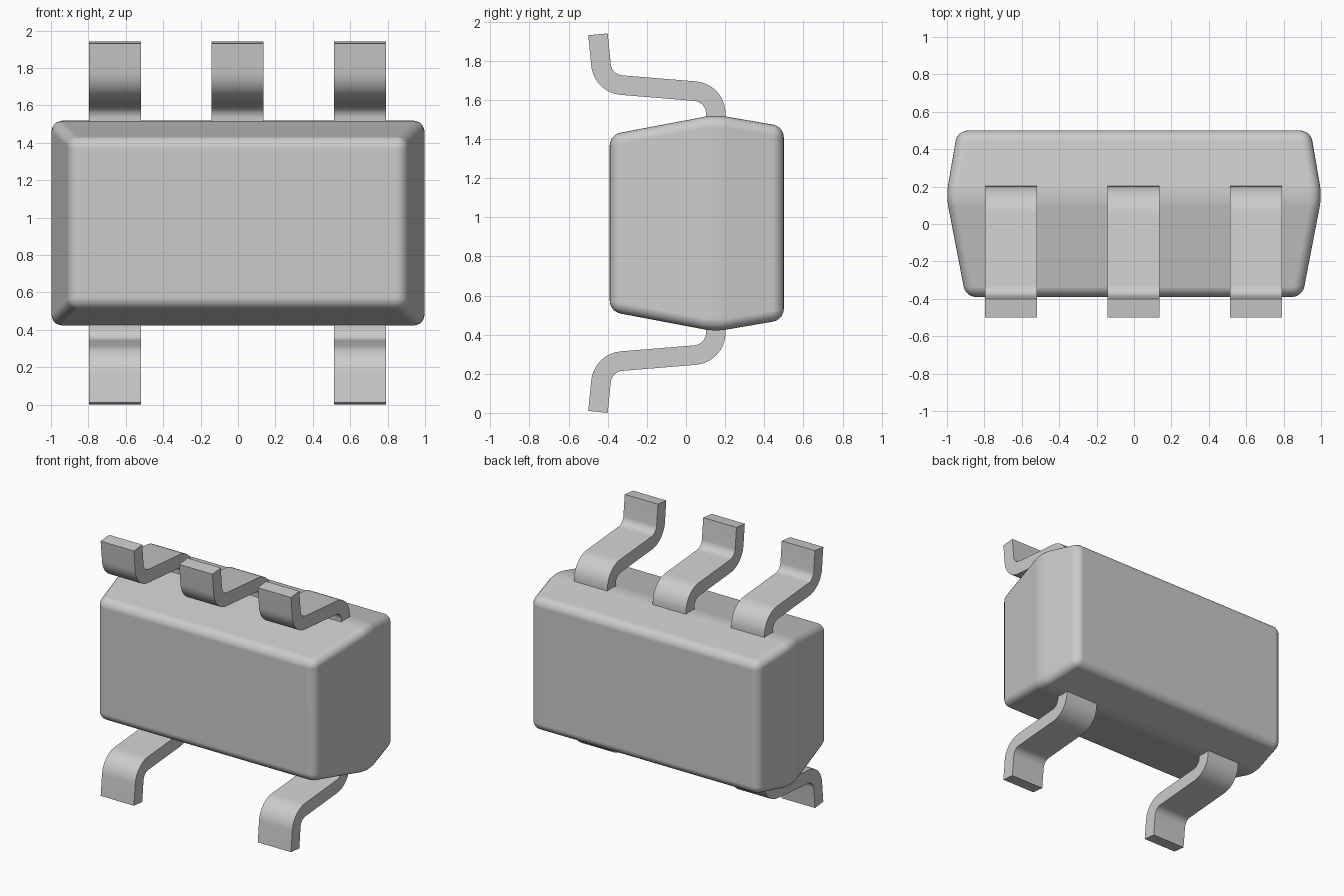
import bpy, bmesh
from math import sin, cos, radians
from mathutils import Vector

cube = bpy.data.objects.get("Cube")
if cube:
    bpy.data.objects.remove(cube, do_unlink=True)

MID_Z = 0.97
grey = bpy.data.materials.new("plain grey")
grey.use_nodes = True
colour = (0.6, 0.6, 0.6, 1)
grey.diffuse_color = colour
grey.node_tree.nodes["Principled BSDF"].inputs["Base Color"].default_value = colour


def add_object(name, bm):
    bmesh.ops.recalc_face_normals(bm, faces=bm.faces)
    mesh = bpy.data.meshes.new(name)
    bm.to_mesh(mesh)
    bm.free()
    mesh.materials.append(grey)
    obj = bpy.data.objects.new(name, mesh)
    bpy.context.collection.objects.link(obj)
    return obj


# Package body: three rectangular sections, widest behind the middle
bm = bmesh.new()
rings = []
for y, half_x, half_z in [(-0.39, 0.9, 0.452), (0.15, 1.004, 0.554), (0.5, 0.944, 0.494)]:
    rings.append([bm.verts.new((sx * half_x, y, MID_Z + sz * half_z))
                  for sx, sz in [(-1, -1), (1, -1), (1, 1), (-1, 1)]])
for a, b in zip(rings, rings[1:]):
    for i in range(4):
        j = (i + 1) % 4
        bm.faces.new((a[i], a[j], b[j], b[i]))
bm.faces.new(rings[0])
bm.faces.new(rings[-1])
body = add_object("package_body", bm)
body.data.shade_smooth()
bevel = body.modifiers.new("rounded edges", 'BEVEL')
bevel.width = 0.055
bevel.segments = 5
bevel.limit_method = 'NONE'
bevel.harden_normals = True


def arc(centre, start, end, radius=0.115, steps=10):
    angles = [radians(start + (end - start) * i / steps) for i in range(steps + 1)]
    return [Vector((centre[0] + radius * cos(a), centre[1] + radius * sin(a))) for a in angles]


# Centre line of a lower lead in (y, z), from the foot up into the body
path = [Vector((-0.45, 0.005))]
path += arc((-0.32, 0.15), 175, 95)
path += arc((0.037, 0.41), -85, 0)
path.append(Vector((0.152, 0.5)))


def lead(name, x, flip, width=0.277, thickness=0.1):
    left, right = [], []
    for i, p in enumerate(path):
        t = (path[min(i + 1, len(path) - 1)] - path[max(i - 1, 0)]).normalized()
        n = Vector((-t.y, t.x)) * thickness / 2
        left.append(p + n)
        right.append(p - n)
    bm = bmesh.new()
    sides = []
    for sx in (-1, 1):
        sides.append([[bm.verts.new((x + sx * width / 2, p.x, 2 * MID_Z - p.y if flip else p.y))
                       for p in line] for line in (left, right)])
    (la, ra), (lb, rb) = sides
    for i in range(len(path) - 1):
        for a, b in ((la, ra), (lb, rb), (la, lb), (ra, rb)):
            bm.faces.new((a[i], a[i + 1], b[i + 1], b[i]))
    for i in (0, -1):
        bm.faces.new((la[i], ra[i], rb[i], lb[i]))
    obj = add_object(name, bm)
    bpy.ops.object.select_all(action='DESELECT')
    obj.select_set(True)
    bpy.context.view_layer.objects.active = obj
    bpy.ops.object.shade_smooth_by_angle(angle=radians(30))


# Three leads on top, two below
for place, side in (("right", -1), ("middle", 0), ("left", 1)):
    x = side * 0.655 - 0.002
    lead("upper_lead_" + place, x, True)
    if side:
        lead("lower_lead_" + place, x, False)
